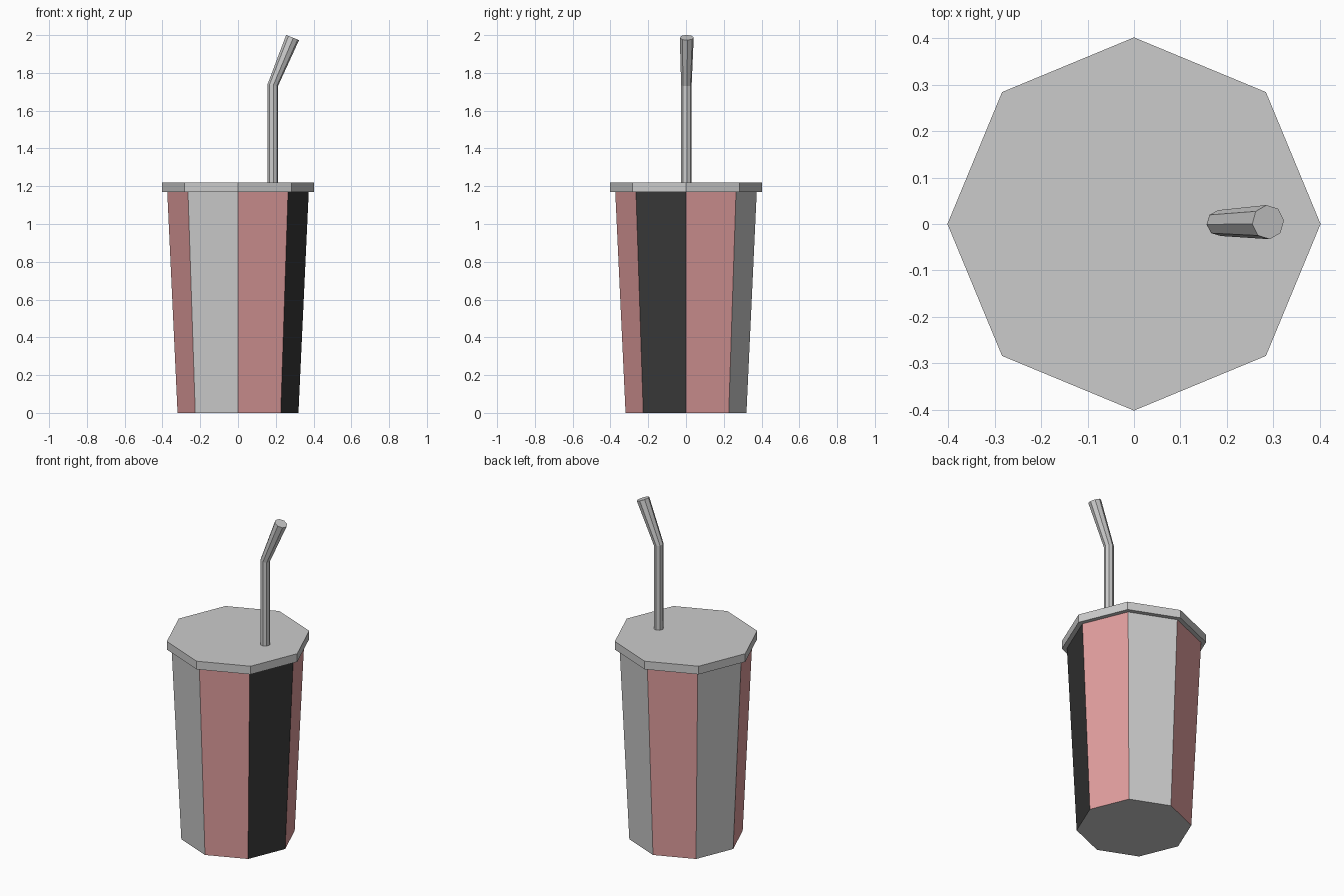
import bpy
from math import cos, sin, pi, radians

if "Cube" in bpy.data.objects:
    bpy.data.objects.remove(bpy.data.objects["Cube"])

SIDES = 8


def ring(center, radius, tilt=0.0, turn=0.0):
    """Octagonal ring, tipped toward +x by the tilt angle."""
    cx, cy, cz = center
    pts = []
    for i in range(SIDES):
        a = 2 * pi * i / SIDES + turn
        u, v = radius * cos(a), radius * sin(a)
        pts.append((cx + u * cos(tilt), cy + v, cz - u * sin(tilt)))
    return pts


def loft(name, rings):
    """Flat-faced closed solid through a stack of rings."""
    verts = [p for r in rings for p in r]
    n = SIDES
    faces = [(k * n + i, k * n + (i + 1) % n, (k + 1) * n + (i + 1) % n, (k + 1) * n + i)
             for k in range(len(rings) - 1) for i in range(n)]
    faces.append(tuple(reversed(range(n))))
    faces.append(tuple(range(len(verts) - n, len(verts))))
    mesh = bpy.data.meshes.new(name)
    mesh.from_pydata(verts, [], faces)
    obj = bpy.data.objects.new(name, mesh)
    bpy.context.collection.objects.link(obj)
    return obj


def material(name, color):
    mat = bpy.data.materials.new(name)
    mat.diffuse_color = (*color, 1)
    mat.use_nodes = True
    mat.node_tree.nodes["Principled BSDF"].inputs["Base Color"].default_value = mat.diffuse_color
    return mat


# Tapered cup with striped panels: red on every other side, one black side
cup = loft("cup", [ring((0, 0, 0), 0.32), ring((0, 0, 1.18), 0.375)])
cup.data.materials.append(None)
cup.data.materials.append(material("red", (0.75, 0.34, 0.34)))
cup.data.materials.append(material("black", (0.04, 0.04, 0.04)))
for i, slot in enumerate([1, 0, 1, 0, 1, 0, 1, 2]):
    cup.data.polygons[i].material_index = slot

# Overhanging lid
loft("lid", [ring((0, 0, 1.17), 0.402), ring((0, 0, 1.22), 0.402)])

# Bent straw, widening toward the mouth
turn = radians(6)
loft("straw", [
    ring((0.184, 0.002, 1.2), 0.028, 0, turn),
    ring((0.184, 0.002, 1.735), 0.028, radians(11), turn),
    ring((0.289, 0.004, 1.987), 0.037, radians(22), turn),
])
